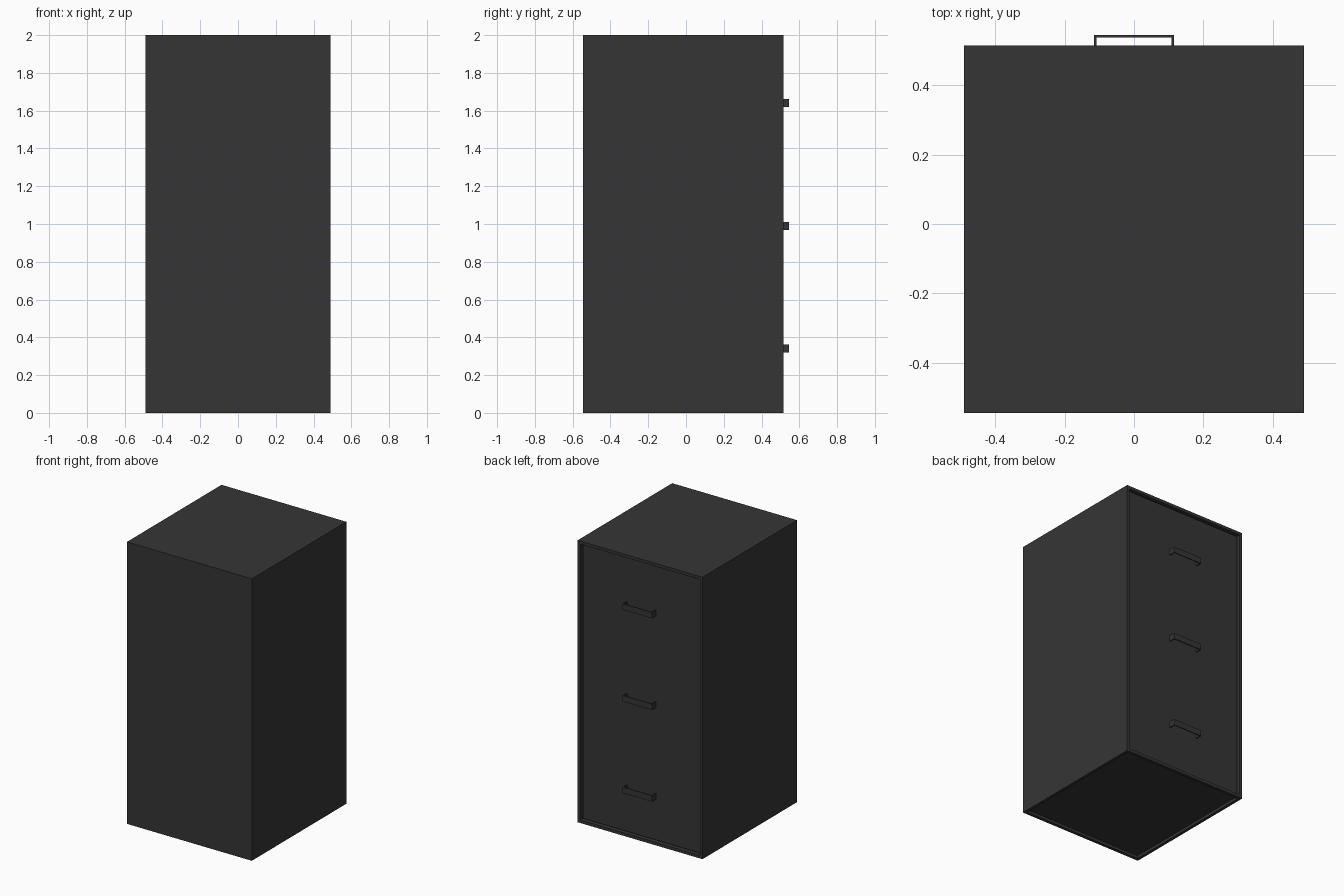
import bpy, bmesh

if "Cube" in bpy.data.objects:
    bpy.data.objects.remove(bpy.data.objects["Cube"])

mat = bpy.data.materials.new("charcoal grey metal")
mat.diffuse_color = (0.036, 0.036, 0.036, 1)
mat.use_nodes = True
mat.node_tree.nodes["Principled BSDF"].inputs["Base Color"].default_value = mat.diffuse_color

HW, Y0, Y1, H = 0.49, -0.545, 0.515, 2.0   # half width, depth range, height
RIM, RECESS = 0.03, 0.015


def add_box(bm, x0, x1, y0, y1, z0, z1):
    res = bmesh.ops.create_cube(bm, size=1)
    for v in res["verts"]:
        v.co.x = x1 if v.co.x > 0 else x0
        v.co.y = y1 if v.co.y > 0 else y0
        v.co.z = z1 if v.co.z > 0 else z0


def finish(bm, name):
    bmesh.ops.recalc_face_normals(bm, faces=bm.faces)
    me = bpy.data.meshes.new(name)
    bm.to_mesh(me)
    bm.free()
    me.materials.append(mat)
    ob = bpy.data.objects.new(name, me)
    bpy.context.collection.objects.link(ob)
    return ob


# Cabinet body: box with a recessed drawer side and a recessed underside
bm = bmesh.new()
add_box(bm, -HW, HW, Y0, Y1, 0, H)
bm.normal_update()
sunk = [(f, d) for f in bm.faces
        for hit, d in ((f.normal.y > 0.9, 0.03), (f.normal.z < -0.9, 0.02)) if hit]
for face, depth in sunk:
    bmesh.ops.inset_individual(bm, faces=[face], thickness=RIM)
    centre = face.normal.copy()
    bmesh.ops.inset_individual(bm, faces=[face], thickness=0.0, depth=0.0)
    bmesh.ops.translate(bm, verts=face.verts[:], vec=-centre * depth)
finish(bm, "cabinet_body")

# Drawer fronts and their bent-strap handles
step = (H - 2 * RIM) / 3
front = Y1 - RECESS
T = 0.007
for i, zc in enumerate((0.34, 0.99, 1.64)):
    bm = bmesh.new()
    z0 = RIM + i * step
    add_box(bm, -HW + RIM, HW - RIM, Y1 - 0.03, front, z0, z0 + step)
    finish(bm, f"drawer_front_{i + 1}")

    outer = [(-0.115, front), (-0.115, 0.545), (0.115, 0.545), (0.115, front)]
    inner = [(0.115 - T, front), (0.115 - T, 0.545 - T),
             (-0.115 + T, 0.545 - T), (-0.115 + T, front)]
    bm = bmesh.new()
    face = bm.faces.new([bm.verts.new((x, y, zc - 0.021)) for x, y in outer + inner])
    ext = bmesh.ops.extrude_face_region(bm, geom=[face], use_keep_orig=True)
    top = [g for g in ext["geom"] if isinstance(g, bmesh.types.BMVert)]
    bmesh.ops.translate(bm, verts=top, vec=(0, 0, 0.042))
    finish(bm, f"drawer_handle_{i + 1}")
